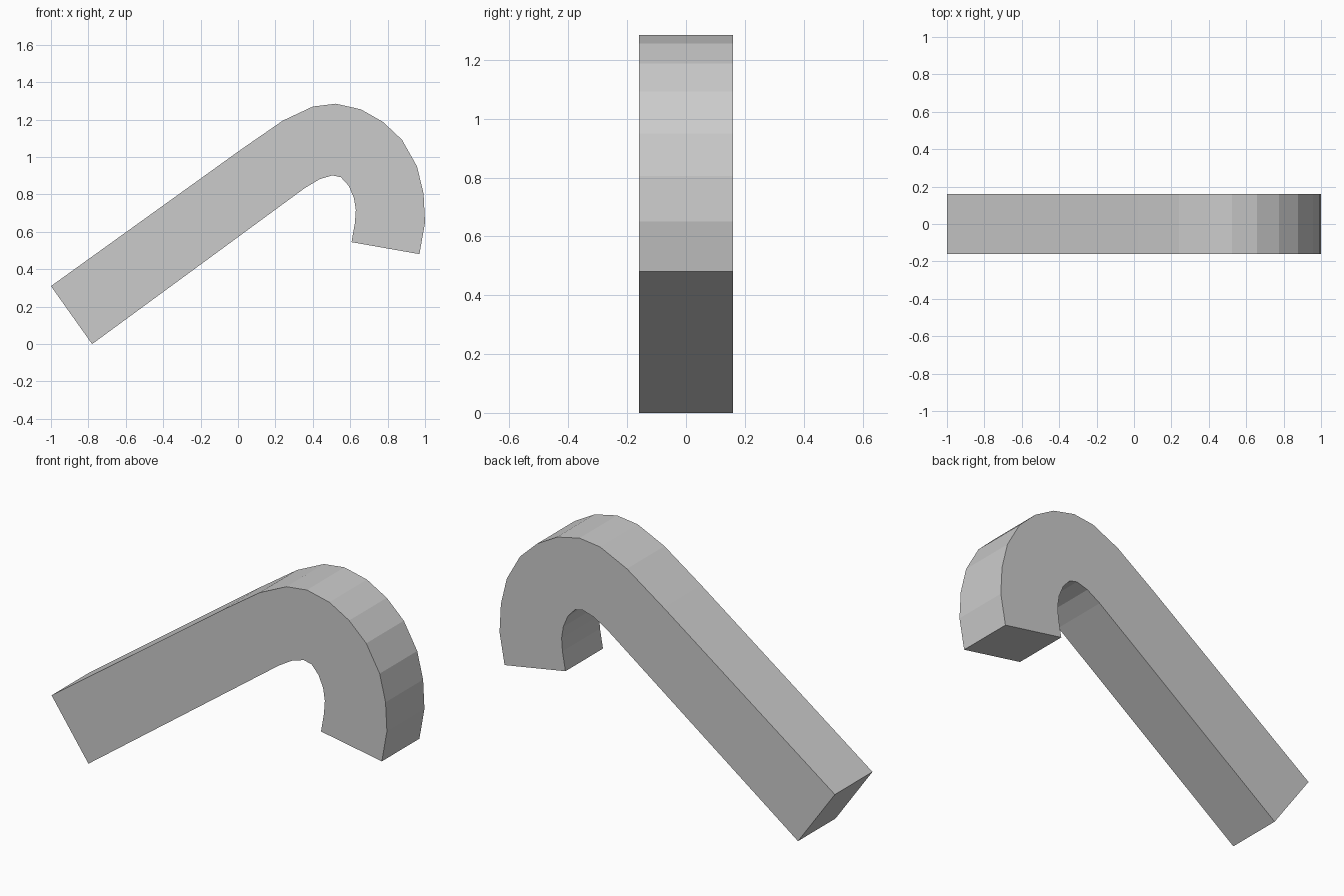
import bpy, bmesh
from mathutils import Vector

if "Cube" in bpy.data.objects:
    bpy.data.objects.remove(bpy.data.objects["Cube"])

HALF_DEPTH = 0.16

# Upper edge of the hook, from the straight end round to the tip
outer = [(-1.0, 0.31), (0.02, 1.043), (0.24, 1.195), (0.40, 1.27), (0.523, 1.285),
         (0.657, 1.255), (0.775, 1.188), (0.877, 1.092), (0.957, 0.95),
         (0.992, 0.805), (1.0, 0.65), (0.97, 0.481)]
# Lower edge, from the tip back to the straight end
inner = [(0.607, 0.545), (0.625, 0.647), (0.63, 0.717), (0.62, 0.781), (0.593, 0.845),
         (0.55, 0.892), (0.505, 0.902), (0.437, 0.882), (0.357, 0.834), (-0.78, 0.0)]


def extruded_profile(name, points, half_depth):
    bm = bmesh.new()
    face = bm.faces.new([bm.verts.new((x, -half_depth, z)) for x, z in points])
    extruded = bmesh.ops.extrude_face_region(bm, geom=[face], use_keep_orig=True)
    moved = [g for g in extruded["geom"] if isinstance(g, bmesh.types.BMVert)]
    bmesh.ops.translate(bm, verts=moved, vec=Vector((0, 2 * half_depth, 0)))
    bmesh.ops.recalc_face_normals(bm, faces=bm.faces[:])
    mesh = bpy.data.meshes.new(name)
    bm.to_mesh(mesh)
    bm.free()
    obj = bpy.data.objects.new(name, mesh)
    bpy.context.collection.objects.link(obj)
    return obj


# Hooked bar
extruded_profile("hooked_bar", outer + inner, HALF_DEPTH)
